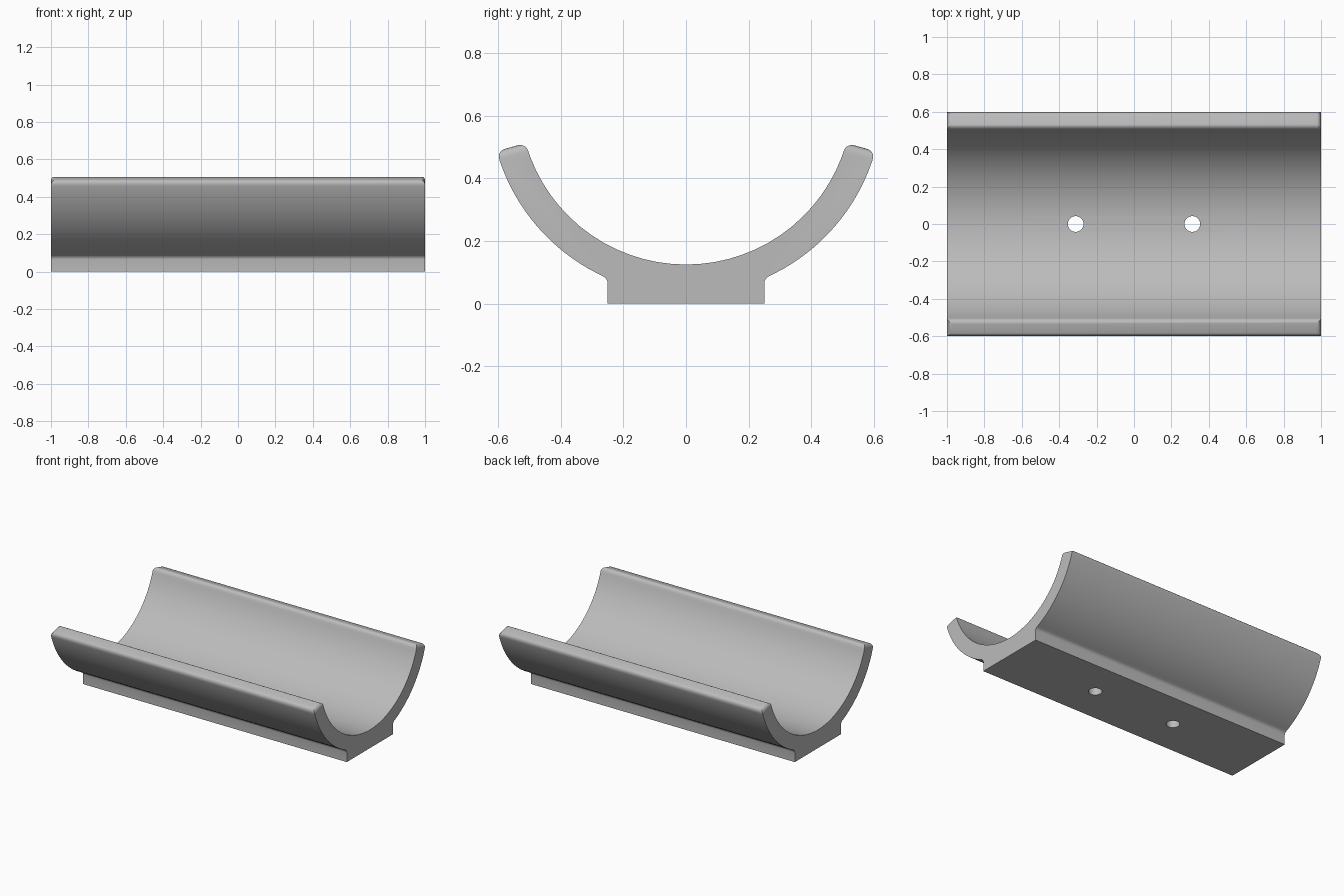
import bpy
import bmesh
from math import radians, sin, cos, asin, sqrt

if "Cube" in bpy.data.objects:
    bpy.data.objects.remove(bpy.data.objects["Cube"], do_unlink=True)

CENTRE_Z = 0.657
R_IN, R_OUT = 0.532, 0.628
RIM = radians(74.3)          # half opening of the trough, from straight down
FOOT = 0.25                  # half width of the foot

grey = bpy.data.materials.new("plain grey")
grey.use_nodes = True
colour = (0.5, 0.5, 0.5, 1)
grey.diffuse_color = colour
grey.node_tree.nodes["Principled BSDF"].inputs["Base Color"].default_value = colour


def arc(radius, start, end, steps):
    angles = [start + (end - start) * i / steps for i in range(steps + 1)]
    return [(radius * sin(a), CENTRE_Z - radius * cos(a)) for a in angles]


# Cross-section: inner arc, then outer arcs meeting the foot
joint = asin(FOOT / R_OUT)
outer = arc(R_OUT, RIM, joint, 16)
profile = arc(R_IN, -RIM, RIM, 30) + outer
profile += [(FOOT, 0), (-FOOT, 0)]
profile += [(-y, z) for y, z in reversed(outer)]

# Extrude the section along the length
bm = bmesh.new()
section = bm.faces.new([bm.verts.new((-1, y, z)) for y, z in profile])
extruded = bmesh.ops.extrude_face_region(bm, geom=[section], use_keep_orig=True)
moved = [g for g in extruded["geom"] if isinstance(g, bmesh.types.BMVert)]
bmesh.ops.translate(bm, verts=moved, vec=(2, 0, 0))
bmesh.ops.recalc_face_normals(bm, faces=bm.faces)

# Fillet where the trough meets the foot
joint_z = CENTRE_Z - sqrt(R_OUT ** 2 - FOOT ** 2)
joints = [e for e in bm.edges
          if all(abs(abs(v.co.y) - FOOT) < 1e-4 and abs(v.co.z - joint_z) < 1e-4
                 for v in e.verts)]
bmesh.ops.bevel(bm, geom=joints, offset=0.016, offset_type='OFFSET',
                segments=4, profile=0.5, affect='EDGES')

# Round all edges of the two rims
rim_z = CENTRE_Z - R_OUT * cos(RIM) - 1e-4
rims = [e for e in bm.edges if all(v.co.z > rim_z for v in e.verts)]
bmesh.ops.bevel(bm, geom=rims, offset=0.026, offset_type='OFFSET',
                segments=5, profile=0.5, affect='EDGES', clamp_overlap=True)
bmesh.ops.recalc_face_normals(bm, faces=bm.faces)

mesh = bpy.data.meshes.new("trough_bracket")
bm.to_mesh(mesh)
bm.free()
trough = bpy.data.objects.new("trough_bracket", mesh)
bpy.context.collection.objects.link(trough)
mesh.materials.append(grey)

# Two screw holes through the floor
for side, x in (("right", -0.312), ("left", 0.312)):
    bpy.ops.mesh.primitive_cylinder_add(vertices=40, radius=0.042, depth=0.6,
                                        location=(x, 0, 0.1))
    cutter = bpy.context.object
    cutter.name = side + "_hole_cutter"
    cutter.data.materials.append(grey)
    cutter.hide_render = True
    cut = trough.modifiers.new(side + "_hole", 'BOOLEAN')
    cut.operation = 'DIFFERENCE'
    cut.solver = 'EXACT'
    cut.object = cutter
    bpy.context.view_layer.objects.active = trough
    bpy.ops.object.modifier_apply(modifier=cut.name)
    bpy.data.objects.remove(cutter, do_unlink=True)

bpy.ops.object.select_all(action='DESELECT')
trough.select_set(True)
bpy.context.view_layer.objects.active = trough
bpy.ops.object.shade_smooth_by_angle(angle=radians(30))
